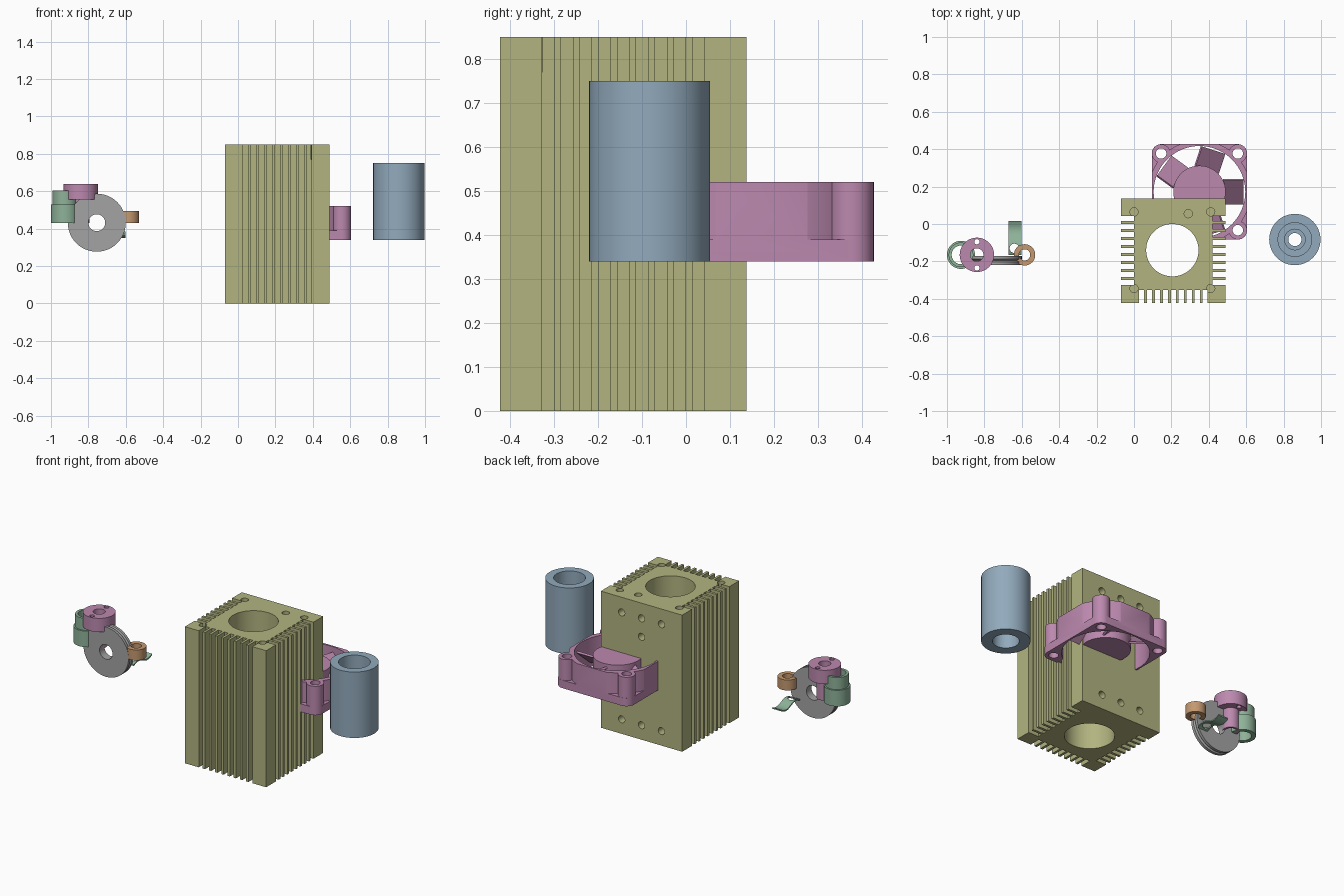
import bpy, bmesh, math
from mathutils import Matrix, Vector

cube = bpy.data.objects.get("Cube")
if cube:
    bpy.data.objects.remove(cube, do_unlink=True)


def material(name, rgb):
    lin = [((c / 255 + 0.055) / 1.055) ** 2.4 for c in rgb] + [1]
    m = bpy.data.materials.new(name)
    m.use_nodes = True
    m.diffuse_color = lin
    m.node_tree.nodes["Principled BSDF"].inputs["Base Color"].default_value = lin
    return m


OLIVE = material("olive", (178, 180, 128))
BLUE = material("steel blue", (146, 170, 188))
MAUVE = material("mauve", (188, 137, 175))
GREEN = material("sage green", (142, 178, 153))
GREY = material("grey", (164, 164, 164))
TAN = material("tan", (196, 153, 112))


def make(name, bm, mat, smooth=True):
    bmesh.ops.recalc_face_normals(bm, faces=bm.faces)
    me = bpy.data.meshes.new(name)
    bm.to_mesh(me)
    bm.free()
    ob = bpy.data.objects.new(name, me)
    bpy.context.collection.objects.link(ob)
    if mat:
        me.materials.append(mat)
    if smooth:
        finish(ob)
    return ob


def finish(ob):
    bpy.ops.object.select_all(action="DESELECT")
    ob.select_set(True)
    bpy.context.view_layer.objects.active = ob
    bpy.ops.object.shade_smooth_by_angle(angle=math.radians(30))


def prism(name, outline, z0, z1, mat=None):
    """Extrude a flat outline from z0 to z1."""
    bm = bmesh.new()
    face = bm.faces.new([bm.verts.new((x, y, z0)) for x, y in outline])
    ext = bmesh.ops.extrude_face_region(bm, geom=[face])
    moved = [v for v in ext["geom"] if isinstance(v, bmesh.types.BMVert)]
    bmesh.ops.translate(bm, verts=moved, vec=(0, 0, z1 - z0))
    return make(name, bm, mat, False)


def circle(c, r, n=40):
    return [(c[0] + r * math.cos(2 * math.pi * i / n),
             c[1] + r * math.sin(2 * math.pi * i / n)) for i in range(n)]


def rod(c, r, z0, z1, n=40):
    return prism("cutter", circle(c, r, n), z0, z1)


def rod_y(x, z, r, y0, y1):
    ob = rod((x, -z), r, y0, y1, 24)
    ob.data.transform(Matrix.Rotation(-math.pi / 2, 4, "X"))
    return ob


def combine(ob, others, op="DIFFERENCE"):
    """Apply one boolean per helper and remove the helper."""
    for other in others:
        mod = ob.modifiers.new("cut", "BOOLEAN")
        mod.operation, mod.solver, mod.object = op, "EXACT", other
        bpy.ops.object.select_all(action="DESELECT")
        bpy.context.view_layer.objects.active = ob
        ob.select_set(True)
        bpy.ops.object.modifier_apply(modifier=mod.name)
        bpy.data.objects.remove(other, do_unlink=True)


def ring(name, profile, loc, mat, along_y=False, n=48):
    """Revolve a closed (radius, height) profile about its axis."""
    bm = bmesh.new()
    loops = [[bm.verts.new((r * math.cos(a), r * math.sin(a), z)) for r, z in profile]
             for a in [2 * math.pi * i / n for i in range(n)]]
    k = len(profile)
    for i in range(n):
        a, b = loops[i], loops[(i + 1) % n]
        for j in range(k):
            bm.faces.new((a[j], b[j], b[(j + 1) % k], a[(j + 1) % k]))
    if along_y:
        bm.transform(Matrix.Rotation(-math.pi / 2, 4, "X"))
    bm.transform(Matrix.Translation(loc))
    return make(name, bm, mat)


def tube(name, r_in, r_out, z0, z1, c, mat):
    return ring(name, [(r_in, z0), (r_out, z0), (r_out, z1), (r_in, z1)], (*c, 0), mat)


# Finned block: three slotted sides and a plain back
centre = Vector((0.21, -0.1425))
half, depth, slot, pitch = 0.28, 0.07, 0.027, 0.0427
outline = []
for turn in range(4):
    side = [(-half, -half)]
    if turn != 2:
        for i in range(9):
            u = (i - 4) * pitch - slot / 2
            side += [(u, -half), (u, depth - half),
                     (u + slot, depth - half), (u + slot, -half)]
    spin = Matrix.Rotation(turn * math.pi / 2, 2)
    outline += [tuple(spin @ Vector(p) + centre) for p in side]
block = prism("finned_block", outline, 0, 0.85, OLIVE)
bore = (0.205, -0.14)
cuts = [rod(bore, 0.14, -0.1, 1, 64)]
cuts += [rod((x, y), 0.022, 0.77, 0.9, 20) for x in (0, 0.41) for y in (-0.345, 0.065)]
cuts.append(rod((0.29, 0.055), 0.022, 0.77, 0.9, 20))
back_holes = [(x, z) for x in (0.073, 0.21, 0.347) for z in (0.09, 0.755)] + [(0.21, 0.64)]
cuts += [rod_y(x, z, 0.022, 0.07, 0.2) for x, z in back_holes]
combine(block, cuts)
finish(block)

# Fan frame: flange, round duct and four screw posts
fx, fy, fh = 0.35, 0.172, 0.255
corners = [(fx + sx * 0.205, fy + sy * 0.205) for sx, sy in ((1, 1), (-1, 1), (-1, -1), (1, -1))]


def rounded_square():
    pts = []
    for q, (cx, cy) in enumerate(corners):
        for i in range(9):
            a = math.pi / 2 * (q + i / 8)
            pts.append((cx + 0.05 * math.cos(a), cy + 0.05 * math.sin(a)))
    return pts


frame = prism("fan_frame", circle((fx, fy), 0.275, 64), 0.36, 0.52, MAUVE)
combine(frame, [prism("limit", [(fx - fh, fy - fh), (fx + fh, fy - fh),
                                (fx + fh, fy + fh), (fx - fh, fy + fh)], 0, 1)], "INTERSECT")
combine(frame, [rod(c, 0.0495, 0.365, 0.52) for c in corners], "UNION")
combine(frame, [prism("flange", rounded_square(), 0.34, 0.39)], "UNION")
combine(frame, [rod((fx, fy), 0.245, 0.2, 0.7, 64)])
combine(frame, [rod(c, 0.028, 0.2, 0.7, 24) for c in corners])
combine(frame, [rod(bore, 0.14, 0.2, 0.7, 64)])
finish(frame)

# Fan hub and tilted blades
hub = prism("fan_hub", circle((fx, fy), 0.14, 48), 0.36, 0.505, MAUVE)
combine(hub, [rod(bore, 0.14, 0.2, 0.7, 64)])
finish(hub)
bm = bmesh.new()
for i in range(5):
    if i == 3:  # hidden inside the block
        continue
    place = (Matrix.Translation((fx, fy, 0.43))
             @ Matrix.Rotation(math.radians(72 * i), 4, "Z")
             @ Matrix.Translation((0.18, 0, 0))
             @ Matrix.Rotation(math.radians(40), 4, "X")
             @ Matrix.Diagonal((0.11, 0.17, 0.012, 1)))
    bmesh.ops.create_cube(bm, size=1, matrix=place)
make("fan_blades", bm, MAUVE, False)

# Stepped sleeve
ring("sleeve", [(0.035, 0.5), (0.055, 0.5), (0.055, 0.45), (0.075, 0.45), (0.075, 0.34),
                (0.137, 0.34), (0.137, 0.75), (0.09, 0.75), (0.09, 0.6), (0.055, 0.6),
                (0.055, 0.56), (0.035, 0.56)], (0.86, -0.083, 0), BLUE)

# Grooved wheel
ring("grooved_wheel", [(0.045, -0.025), (0.155, -0.025), (0.155, -0.008), (0.143, 0),
                       (0.155, 0.008), (0.155, 0.025), (0.045, 0.025)],
     (-0.755, -0.195, 0.432), GREY, True)

# Stepped cup, orange ring and flanged knob
post = (-0.925, -0.165)
ring("stepped_cup", [(0.05, 0.43), (0.075, 0.43), (0.075, 0.53), (0.066, 0.53),
                     (0.066, 0.605), (0.05, 0.605)], (*post, 0), GREEN)
tube("small_ring", 0.03, 0.057, 0.43, 0.495, (-0.585, -0.165), TAN)
knob = ring("flanged_knob", [(0.035, 0.43), (0.047, 0.43), (0.047, 0.555), (0.092, 0.555),
                             (0.092, 0.64), (0.035, 0.64)], (-0.84, -0.165, 0), MAUVE)
combine(knob, [rod((-0.84, -0.165 + s * 0.07), 0.014, 0.5, 0.7, 20) for s in (-1, 1)])
finish(knob)

# Wavy leaf spring with a hole at its inner end
bm = bmesh.new()
rows = []
for i in range(25):
    t = i / 24
    y, z = 0.015 - 0.18 * t, 0.364 + 0.013 * math.sin(2 * math.pi * t + math.pi)
    rows.append([bm.verts.new((x, y, z + dz))
                 for x, dz in ((-0.67, 0), (-0.602, 0), (-0.602, 0.008), (-0.67, 0.008))])
for a, b in zip(rows, rows[1:]):
    for j in range(4):
        bm.faces.new((a[j], a[(j + 1) % 4], b[(j + 1) % 4], b[j]))
bm.faces.new(rows[0])
bm.faces.new(rows[-1])
spring = make("leaf_spring", bm, GREEN)
combine(spring, [rod((-0.64, -0.13), 0.025, 0.2, 0.5, 24)])
finish(spring)
